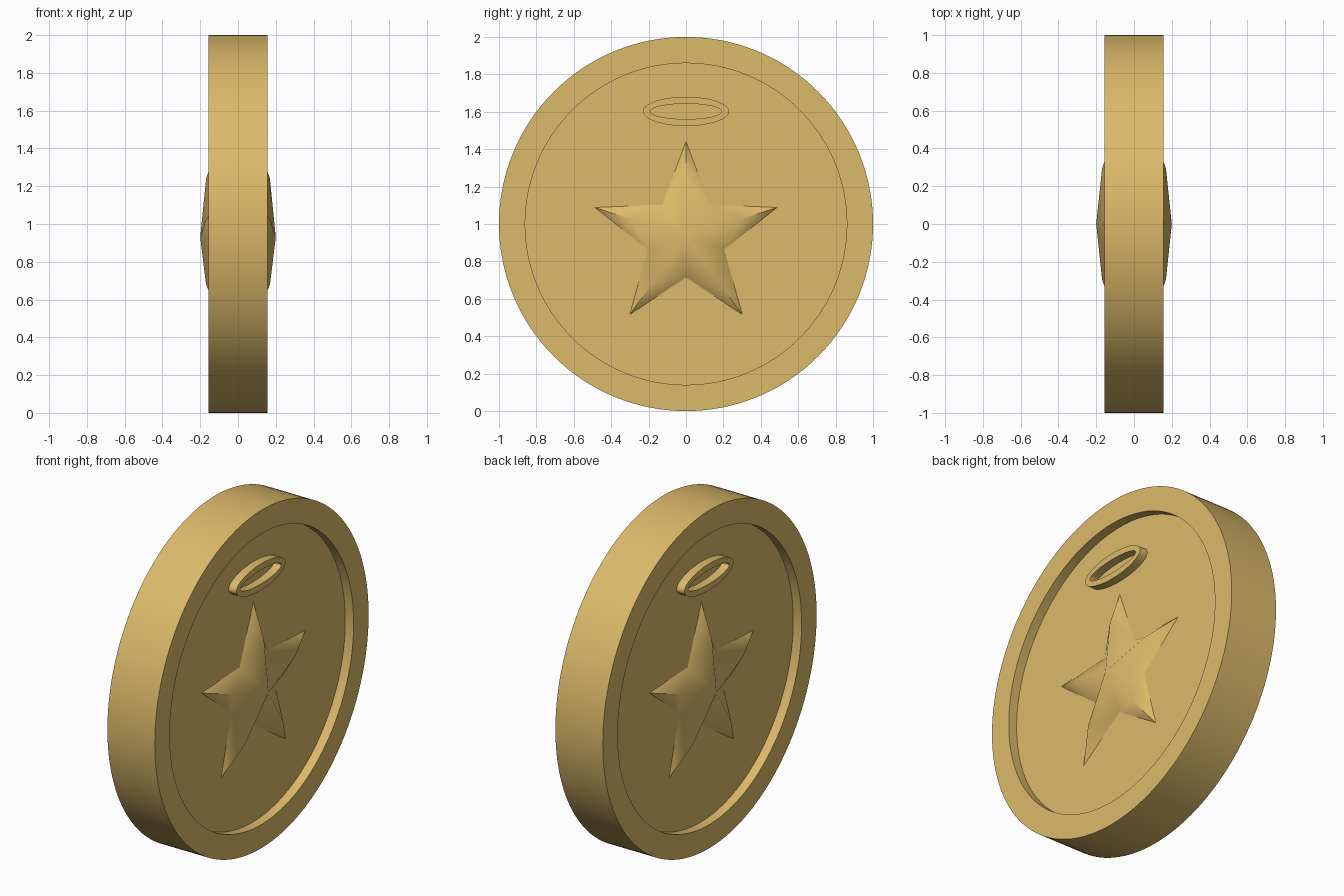
import bpy, bmesh, math

if "Cube" in bpy.data.objects:
    bpy.data.objects.remove(bpy.data.objects["Cube"])

FLOOR, FACE = 0.10, 0.155          # recess floor and rim face distance from the mid plane
SEG = 128

gold = bpy.data.materials.new("gold")
gold.diffuse_color = (0.72, 0.49, 0.145, 1)
gold.use_nodes = True
gold.node_tree.nodes["Principled BSDF"].inputs["Base Color"].default_value = gold.diffuse_color


def finish(name, bm, angle):
    bmesh.ops.remove_doubles(bm, verts=bm.verts, dist=1e-5)
    bmesh.ops.recalc_face_normals(bm, faces=bm.faces)
    me = bpy.data.meshes.new(name)
    bm.to_mesh(me)
    bm.free()
    me.materials.append(gold)
    ob = bpy.data.objects.new(name, me)
    bpy.context.collection.objects.link(ob)
    bpy.ops.object.select_all(action='DESELECT')
    ob.select_set(True)
    bpy.context.view_layer.objects.active = ob
    bpy.ops.object.shade_smooth_by_angle(angle=math.radians(angle))
    return ob


def loft(bm, rings):
    """Bridge consecutive closed rings of points with quads."""
    rows = [[bm.verts.new(p) for p in ring] for ring in rings]
    for a, b in zip(rows, rows[1:]):
        for i in range(len(a)):
            j = (i + 1) % len(a)
            bm.faces.new((a[i], a[j], b[j], b[i]))
    return rows


def ellipse(x, ry, rz, cz):
    return [(x, ry * math.cos(t), cz + rz * math.sin(t))
            for t in (2 * math.pi * i / SEG for i in range(SEG))]


# Coin body: raised rim with a recessed floor on both faces
bm = bmesh.new()
profile = [(FLOOR, 0.86), (FACE, 0.86), (FACE, 1.0),
           (-FACE, 1.0), (-FACE, 0.86), (-FLOOR, 0.86)]
rows = loft(bm, [ellipse(x, r, r, 1.0) for x, r in profile])
bm.faces.new(rows[0])
bm.faces.new(rows[-1])
finish("coin_body", bm, 30)


def halo(side):
    # Flat oval ring standing on the recess floor
    bm = bmesh.new()
    top, base = side * 0.15, side * (FLOOR - 0.01)
    rings = [(base, 0.23, 0.078), (top, 0.23, 0.078),
             (top, 0.19, 0.041), (base, 0.19, 0.041), (base, 0.23, 0.078)]
    loft(bm, [ellipse(x, ry, rz, 1.602) for x, ry, rz in rings])
    finish("oval_ring", bm, 30)


def star(side):
    # Five-pointed star: shallow domed ridges that drop steeply to the tips
    bm = bmesh.new()

    def point(r, a, x):
        return bm.verts.new((side * x, r * math.sin(a), 0.93 + r * math.cos(a)))

    apex = point(0, 0, 0.2)
    step = math.pi / 5
    tips = [point(0.512, 2 * i * step, FLOOR) for i in range(5)]
    ridges = [point(0.31, 2 * i * step, 0.169) for i in range(5)]
    notches = [point(0.215, (2 * i + 1) * step, FLOOR) for i in range(5)]
    for i in range(5):
        for n in (notches[i], notches[i - 1]):
            bm.faces.new((apex, ridges[i], n))
            bm.faces.new((ridges[i], tips[i], n))
    ob = finish("star", bm, 75)
    # make sure the open shell faces outward
    if ob.data.polygons[0].normal.x * side < 0:
        ob.data.flip_normals()


for side in (1, -1):
    halo(side)
    star(side)
